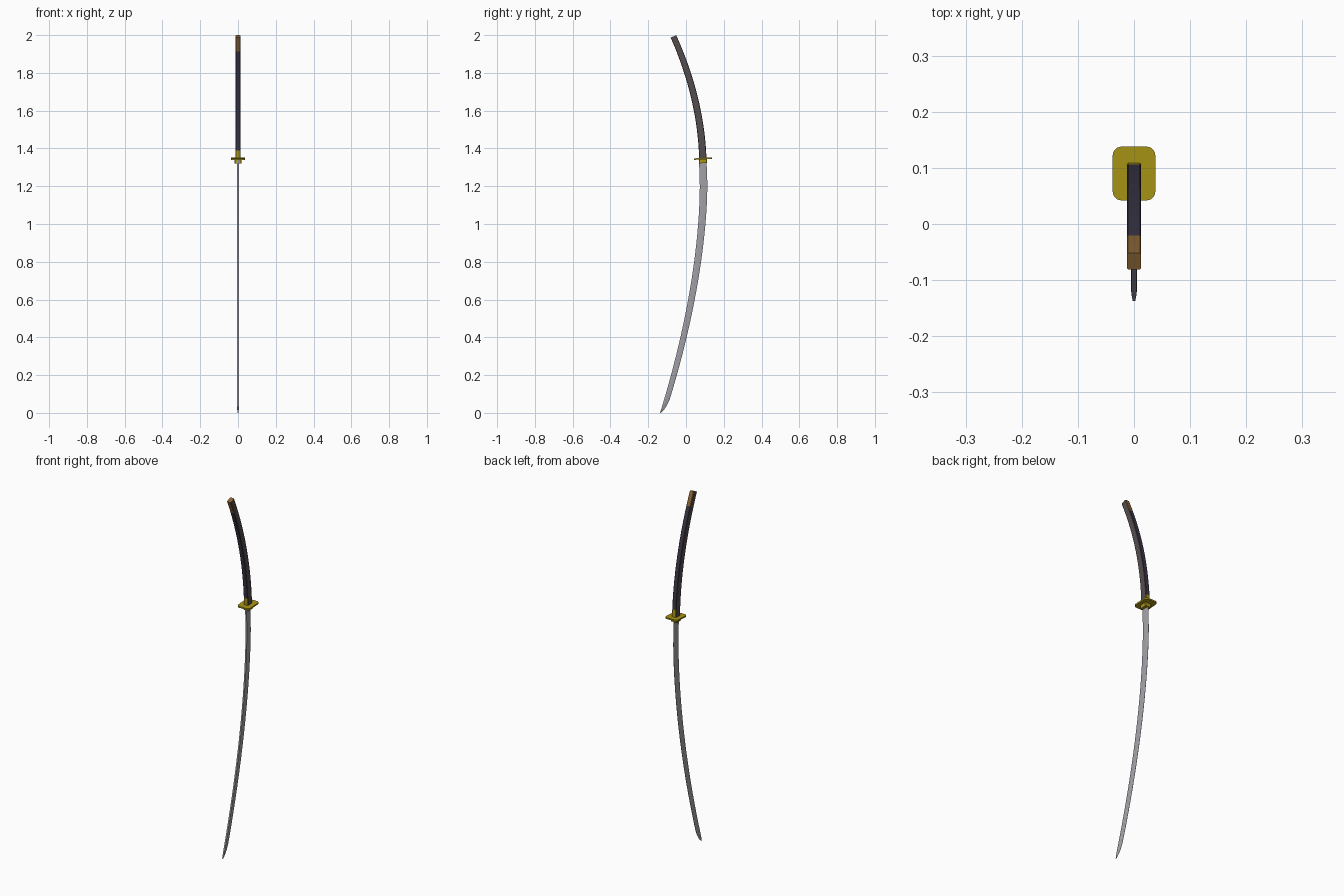
import bpy, bmesh, math
from mathutils import Vector

if "Cube" in bpy.data.objects:
    bpy.data.objects.remove(bpy.data.objects["Cube"])


def material(name, rgb):
    m = bpy.data.materials.new(name)
    m.diffuse_color = (*rgb, 1)
    m.use_nodes = True
    m.node_tree.nodes["Principled BSDF"].inputs["Base Color"].default_value = m.diffuse_color
    return m


STEEL = material("blade steel", (0.37, 0.36, 0.39))
GOLD = material("yellow brass", (0.40, 0.30, 0.008))
WRAP = material("dark wrap", (0.042, 0.036, 0.06))
SIDE = material("dark brown side", (0.09, 0.073, 0.076))
BROWN = material("brown cap", (0.26, 0.13, 0.035))


def finish(bm, name, mats):
    bmesh.ops.recalc_face_normals(bm, faces=bm.faces)
    me = bpy.data.meshes.new(name)
    bm.to_mesh(me)
    bm.free()
    for m in mats:
        me.materials.append(m)
    ob = bpy.data.objects.new(name, me)
    bpy.context.collection.objects.link(ob)
    return ob


def smooth(ob):
    bpy.ops.object.select_all(action='DESELECT')
    ob.select_set(True)
    bpy.context.view_layer.objects.active = ob
    bpy.ops.object.shade_smooth_by_angle(angle=math.radians(20))


def loft(sections):
    """Skin a list of equal-length point loops and cap both ends."""
    bm = bmesh.new()
    rings = [[bm.verts.new(p) for p in s] for s in sections]
    n = len(rings[0])
    for a, b in zip(rings, rings[1:]):
        for i in range(n):
            j = (i + 1) % n
            bm.faces.new((a[i], a[j], b[j], b[i]))
    bm.faces.new(rings[0])
    bm.faces.new(rings[-1])
    bmesh.ops.recalc_face_normals(bm, faces=bm.faces)
    return bm


def chamfered(hx, hy, r, steps=1):
    """Rectangle with cut (steps=1) or rounded corners, as (x, y) points."""
    pts = []
    for k, (sx, sy) in enumerate(((1, 1), (-1, 1), (-1, -1), (1, -1))):
        for s in range(steps + 1):
            a = math.pi / 2 * (k + s / steps)
            pts.append((sx * (hx - r) + r * math.cos(a), sy * (hy - r) + r * math.sin(a)))
    return pts


# Blade: flat spine on -y, sharp convex edge on +y, point at the bottom
def blade_centre(z):
    return 0.093 - 0.157 * abs(1.2 - z) ** 1.75


BLADE = [(-0.0042, 0), (0.0042, 0), (0.0052, 0.3), (0.0004, 1), (-0.0004, 1), (-0.0052, 0.3)]
sections = []
for z in [0, 0.003, 0.01, 0.022, 0.04, 0.07] + [0.07 + 1.27 * i / 26 for i in range(1, 27)]:
    full = 0.029 + 0.011 * min(1, z / 1.15)
    spine = blade_centre(z) - full / 2
    tip = min(1, math.sqrt(z / 0.06) * 0.96 + 0.04)
    thin = 0.5 + 0.5 * min(1, z / 0.03)
    sections.append([Vector((x * thin, spine + u * full * tip, z)) for x, u in BLADE])
smooth(finish(loft(sections), "blade", [STEEL]))


# Handle: curved bar, coloured by face direction and height
def handle_frame(z):
    t = z - 1.35
    tangent = Vector((0, -0.036 - 0.64 * t, 1)).normalized()
    return Vector((0, 0.089 - 0.036 * t - 0.32 * t * t, z)), Vector((0, tangent.z, -tangent.y))


sections = []
for z in [1.345, 1.39] + [1.39 + 0.53 * i / 13 for i in range(1, 14)] + [1.945, 1.97, 1.993]:
    c, across = handle_frame(z)
    depth = 0.0195 - 0.0035 * (z - 1.345) / 0.65
    sections.append([c + across * y + Vector((x, 0, 0)) for x, y in chamfered(0.0125, depth, 0.002)])
bm = loft(sections)
for f in bm.faces:
    z = f.calc_center_median().z
    if abs(f.normal.x) > 0.8:
        f.material_index = 1
    elif z > 1.92:
        f.material_index = 2
    elif z < 1.39:
        f.material_index = 3
smooth(finish(bm, "handle", [WRAP, SIDE, BROWN, GOLD]))


# Guard plate and the collar that seats the blade
def plate(name, hx, hy, r, z0, z1, tilt, steps):
    loops = [[Vector((x, 0.09 + y, z + tilt * y)) for x, y in chamfered(hx, hy, r, steps)]
             for z in (z0, z1)]
    return finish(loft(loops), name, [GOLD])


smooth(plate("guard", 0.038, 0.048, 0.016, 1.342, 1.350, 0.05, 6))
plate("blade_collar", 0.018, 0.0205, 0.003, 1.322, 1.344, 0.05, 1)
